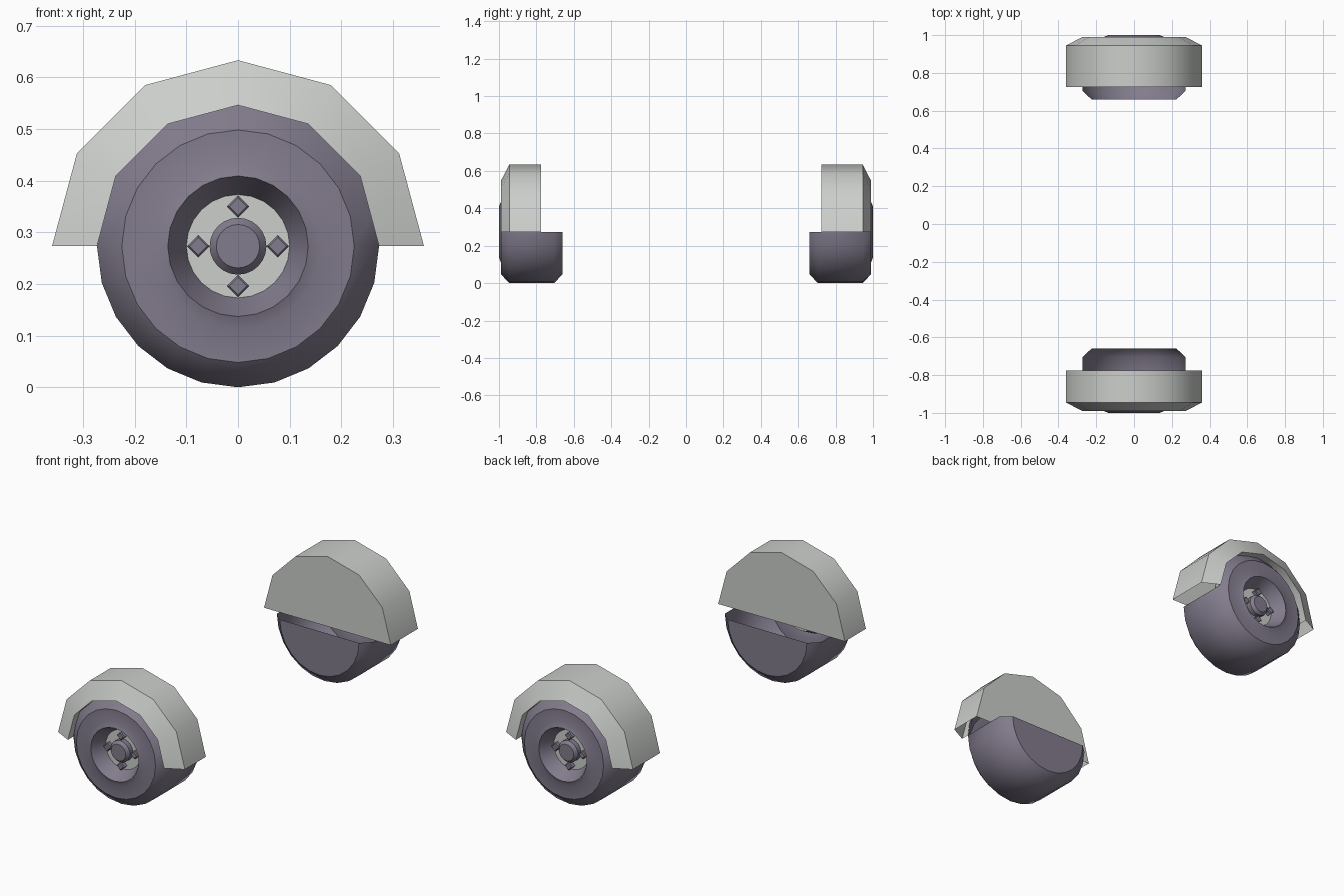
import bpy, bmesh
from math import cos, sin, pi

cube = bpy.data.objects.get("Cube")
if cube:
    bpy.data.objects.remove(cube, do_unlink=True)

AXLE = 0.273  # axle height, equal to the tyre radius


def material(name, color):
    mat = bpy.data.materials.new(name)
    mat.use_nodes = True
    mat.diffuse_color = color
    node = next(n for n in mat.node_tree.nodes if n.type == 'BSDF_PRINCIPLED')
    node.inputs["Base Color"].default_value = color
    return mat


rubber = material("dark purple grey", (0.225, 0.2, 0.265, 1))
metal = material("light grey", (0.6, 0.62, 0.6, 1))


def lathe(name, profile, side, sides, mat, sharp=(), arc=2 * pi, centre=(0, AXLE), half_bands=0):
    """Spin (radius, depth) points about the axle; the first half_bands keep only their lower half."""
    bm = bmesh.new()
    full = arc > 6
    columns = sides if full else sides + 1
    rings = []
    for r, y in profile:
        count = 1 if r == 0 else columns
        rings.append([bm.verts.new((centre[0] + r * cos(arc * j / sides), side * y,
                                    centre[1] + r * sin(arc * j / sides))) for j in range(count)])
    for i, (a, b) in enumerate(zip(rings, rings[1:])):
        for j in range(sides):
            if i < half_bands and j < sides // 2:
                continue
            k = (j + 1) % columns
            pick = lambda ring, n: ring[n % len(ring)]
            corners = list(dict.fromkeys([pick(a, j), pick(b, j), pick(b, k), pick(a, k)]))
            face = bm.faces.new(corners if side > 0 else corners[::-1])
            face.smooth = True
    # crisp rings between flat faces and curved bands
    for i in sharp:
        ring = set(rings[i])
        for edge in bm.edges:
            if edge.verts[0] in ring and edge.verts[1] in ring:
                edge.smooth = False
    for vert in [v for v in bm.verts if not v.link_faces]:
        bm.verts.remove(vert)
    mesh = bpy.data.meshes.new(name)
    bm.to_mesh(mesh)
    bm.free()
    mesh.materials.append(mat)
    obj = bpy.data.objects.new(name, mesh)
    bpy.context.collection.objects.link(obj)
    return obj


for label, side, wall in (("front", -1, 0.775), ("back", 1, 0.725)):
    # tyre with raised rim lip and dished recess, cut open above the axle inside
    tyre = [(0, 0.66), (0.225, 0.66), (AXLE, 0.705), (AXLE, 0.945), (0.225, 0.99),
            (0.16, 0.99), (0.136, 1.0), (0.1, 0.93)]
    lathe(label + "_tyre", tyre, side, 24, rubber, sharp=(1, 4, 6), half_bands=3)

    # wheel disc and hub cap
    lathe(label + "_wheel_disc", [(0.1, 0.93), (0, 0.93)], side, 24, metal)
    lathe(label + "_hub", [(0.055, 0.93), (0.055, 0.955), (0.042, 0.97), (0, 0.97)],
          side, 24, rubber, sharp=(1, 2))

    # four wheel bolts
    for n in range(4):
        spot = (0.077 * cos(n * pi / 2), AXLE + 0.077 * sin(n * pi / 2))
        bolt = lathe(f"{label}_bolt_{n + 1}", [(0.022, 0.93), (0.022, 0.95), (0.017, 0.955), (0, 0.955)],
                     side, 4, rubber, centre=spot)
        for poly in bolt.data.polygons:
            poly.use_smooth = False

    # faceted mudguard: inner wall, outer band, chamfer and arch lip
    guard = [(0, wall), (0.36, wall), (0.36, 0.945), (AXLE, 0.99), (AXLE, 0.945)]
    lathe(label + "_mudguard", guard, side, 6, metal, sharp=(1, 2, 3), arc=pi)
